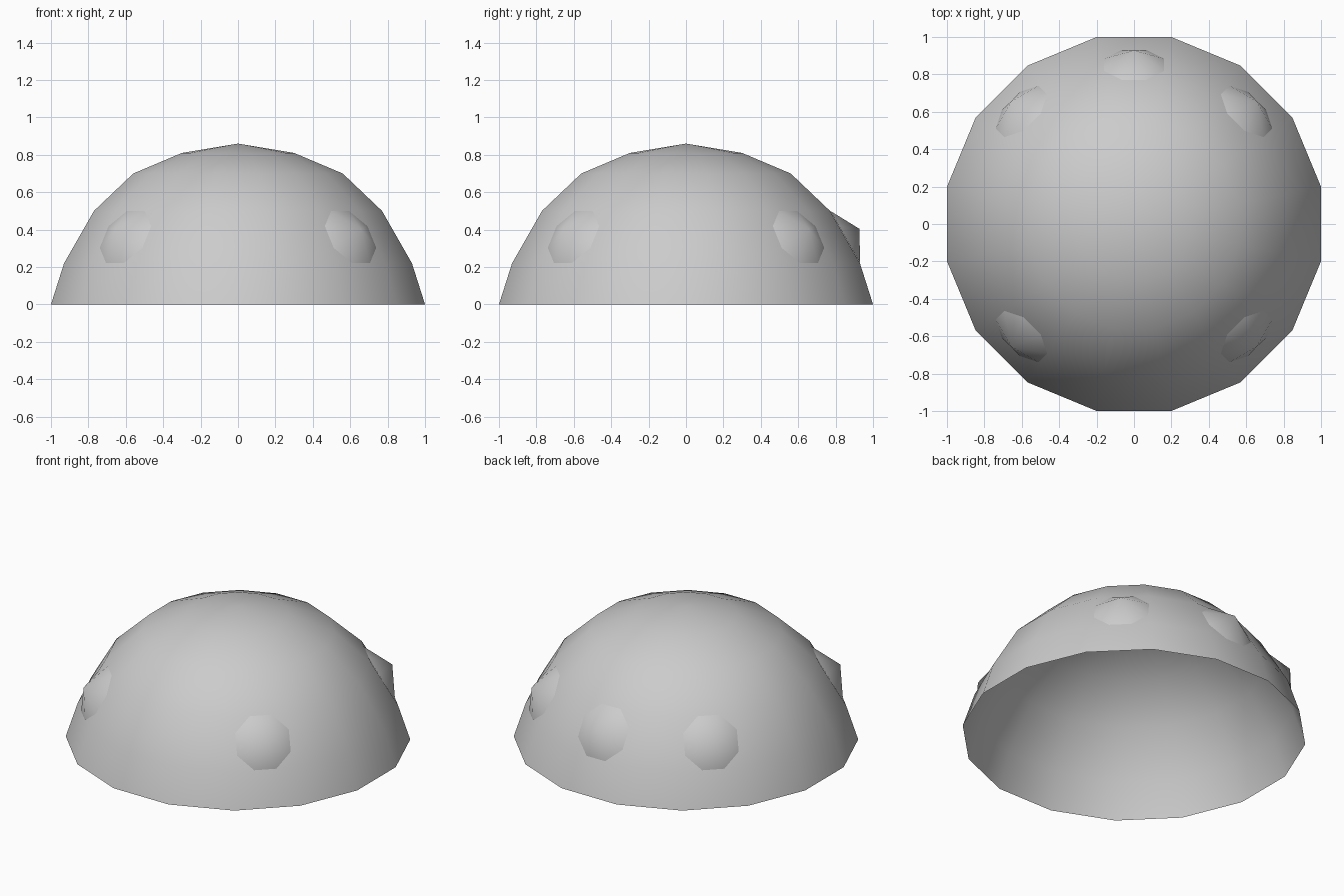
import bpy, bmesh, math
from mathutils import Matrix, Vector

cube = bpy.data.objects.get("Cube")
if cube:
    bpy.data.objects.remove(cube, do_unlink=True)

SIDES = 16
HALF_STEP = math.pi / SIDES
# Dome profile: distance to the middle of a facet, height
PROFILE = [(1.0, 0.0), (0.93, 0.22), (0.77, 0.5), (0.56, 0.7), (0.3, 0.81)]
TOP = 0.86

grey = bpy.data.materials.new("light_grey")
grey.use_nodes = True
colour = (0.6, 0.6, 0.6, 1.0)
grey.diffuse_color = colour
grey.node_tree.nodes["Principled BSDF"].inputs["Base Color"].default_value = colour


def make_object(name, bm):
    bmesh.ops.recalc_face_normals(bm, faces=bm.faces)
    for face in bm.faces:
        face.smooth = True
    mesh = bpy.data.meshes.new(name)
    bm.to_mesh(mesh)
    bm.free()
    mesh.materials.append(grey)
    obj = bpy.data.objects.new(name, mesh)
    bpy.context.collection.objects.link(obj)
    return obj


def ring(bm, apothem, z, sides):
    radius = apothem / math.cos(math.pi / sides)
    angles = [(i + 0.5) * math.tau / sides for i in range(sides)]
    return [bm.verts.new((radius * math.cos(a), radius * math.sin(a), z)) for a in angles]


def bridge(bm, low, high):
    n = len(low)
    for i in range(n):
        j = (i + 1) % n
        bm.faces.new((low[i], low[j], high[j], high[i]))


def fan(bm, loop, tip):
    for i, vert in enumerate(loop):
        bm.faces.new((vert, loop[(i + 1) % len(loop)], tip))


# Open-bottomed dome shell
bm = bmesh.new()
rings = [ring(bm, r, z, SIDES) for r, z in PROFILE]
for low, high in zip(rings, rings[1:]):
    bridge(bm, low, high)
fan(bm, rings[-1], bm.verts.new((0, 0, TOP)))
make_object("dome", bm)

# Low eight-sided studs, seated on the second band of facets
lower, upper = Vector((0.93, 0, 0.22)), Vector((0.77, 0, 0.5))
up = (upper - lower).normalized()
side = Vector((0, 1, 0))
out = side.cross(up)
seat = Matrix((side, up, out)).transposed().to_4x4()
seat.translation = (lower + upper) / 2 + out * 0.001

studs = {"back": 90, "back_left": 45, "back_right": 135,
         "front_right": 225, "front_left": 315}
for place, degrees in studs.items():
    bm = bmesh.new()
    fan(bm, ring(bm, 0.161, 0, 8), bm.verts.new((0, 0, 0.088)))
    bm.transform(Matrix.Rotation(math.radians(degrees), 4, "Z") @ seat)
    make_object(place + "_stud", bm)
